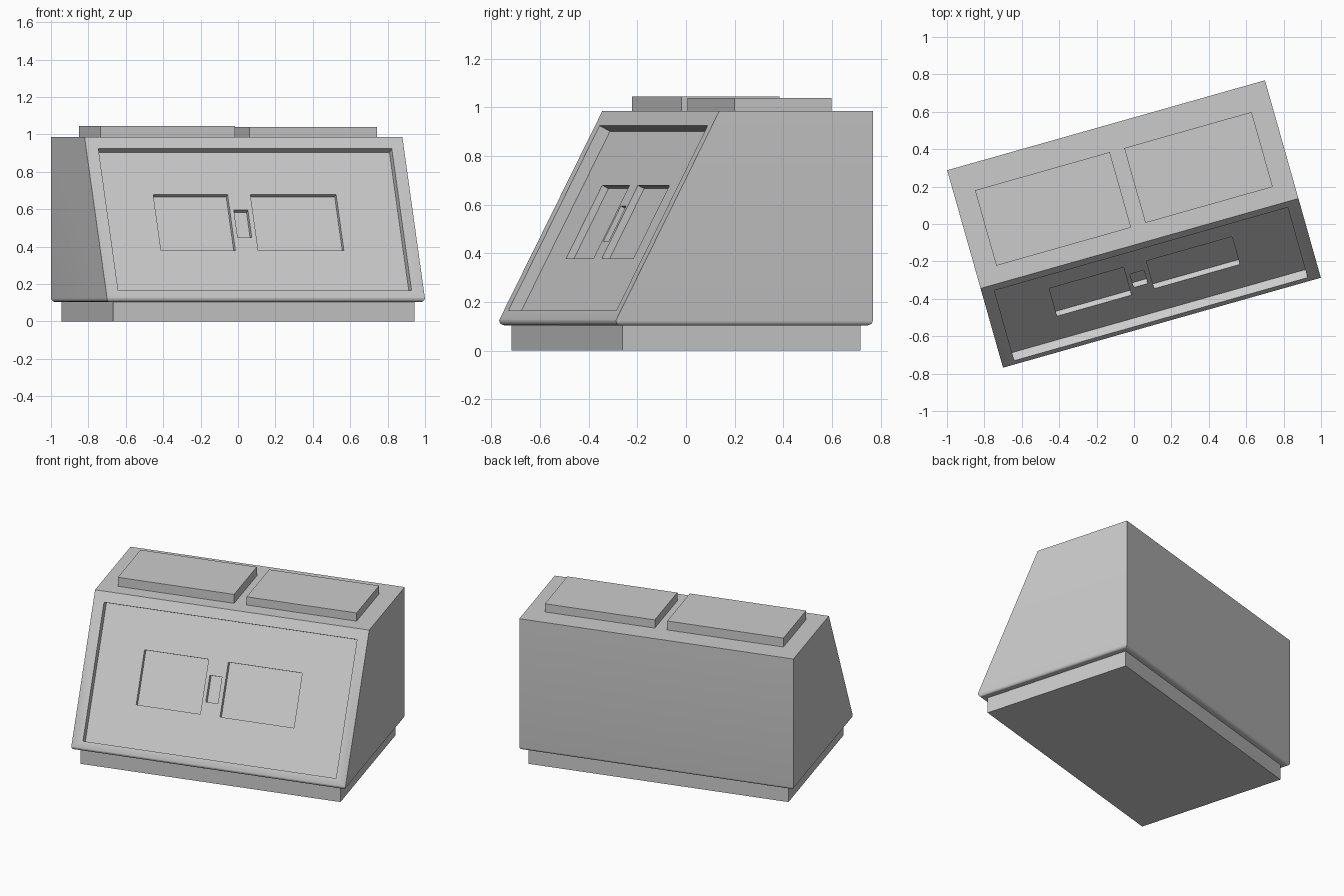
import bpy, bmesh, math
from mathutils import Matrix, Vector

cube = bpy.data.objects.get("Cube")
if cube:
    bpy.data.objects.remove(cube, do_unlink=True)

GREY = (0.6, 0.6, 0.6, 1)
mat = bpy.data.materials.new("light grey")
mat.use_nodes = True
mat.diffuse_color = GREY
mat.node_tree.nodes["Principled BSDF"].inputs["Base Color"].default_value = GREY

TURN = Matrix.Rotation(math.radians(15.8), 4, "Z")   # whole model stands turned
HALF_W, HALF_D = 0.883, 0.5485
BOTTOM, LIP, TOP = 0.104, 0.126, 0.985
SLOPE_TOP_Y = -0.108
TILT = math.atan2(TOP - LIP, SLOPE_TOP_Y + HALF_D)
# Frame on the sloping front: x across, y up the slope, z outward
SLOPE = Matrix.Translation((0, -HALF_D, LIP)) @ Matrix.Rotation(TILT, 4, "X")


def finish(name, bm, frame=Matrix()):
    bmesh.ops.recalc_face_normals(bm, faces=bm.faces)
    bm.transform(TURN @ frame)
    mesh = bpy.data.meshes.new(name)
    bm.to_mesh(mesh)
    bm.free()
    mesh.materials.append(mat)
    obj = bpy.data.objects.new(name, mesh)
    bpy.context.collection.objects.link(obj)
    return obj


def box(name, xs, ys, zs, frame=Matrix()):
    bm = bmesh.new()
    bmesh.ops.create_cube(bm, size=1)
    for v in bm.verts:
        v.co = Vector([r[0] if c < 0 else r[1] for c, r in zip(v.co, (xs, ys, zs))])
    return finish(name, bm, frame)


def cut(target, xs, heights, floor, depth):
    """Sink a rectangular pocket into the slope, starting at the given floor."""
    ys = [(z + floor * math.cos(TILT) - LIP) / math.sin(TILT) for z in heights]
    cutter = box("pocket_cutter", xs, ys, (-floor - depth, 0.05), SLOPE)
    cutter.hide_render = True
    mod = target.modifiers.new("pocket", "BOOLEAN")
    mod.operation, mod.solver, mod.object = "DIFFERENCE", "EXACT", cutter
    bpy.context.view_layer.objects.active = target
    bpy.ops.object.modifier_apply(modifier=mod.name)
    bpy.data.objects.remove(cutter, do_unlink=True)


# Body: side profile extruded across, lower rim rounded
bm = bmesh.new()
profile = [(-HALF_D, BOTTOM), (-HALF_D, LIP), (SLOPE_TOP_Y, TOP), (HALF_D, TOP), (HALF_D, BOTTOM)]
side = bm.faces.new([bm.verts.new((-HALF_W, y, z)) for y, z in profile])
out = bmesh.ops.extrude_face_region(bm, geom=[side])
bmesh.ops.translate(bm, vec=(2 * HALF_W, 0, 0),
                    verts=[g for g in out["geom"] if isinstance(g, bmesh.types.BMVert)])
rim = [e for e in bm.edges if all(abs(v.co.z - BOTTOM) < 1e-5 for v in e.verts)]
bmesh.ops.bevel(bm, geom=rim, offset=0.02, segments=5, profile=0.5, affect="EDGES")
body = finish("body", bm)

# Recessed front panel, then the two windows and the small slot within it
cut(body, (-0.815, 0.815), (0.165, 0.925), 0, 0.05)
for xs, heights in (((-0.53, -0.117), (0.38, 0.68)),
                    ((0.01, 0.486), (0.38, 0.68)),
                    ((-0.094, -0.016), (0.45, 0.595))):
    cut(body, xs, heights, 0.05, 0.03)

bpy.ops.object.select_all(action="DESELECT")
body.select_set(True)
bpy.context.view_layer.objects.active = body
bpy.ops.object.shade_smooth_by_angle(angle=math.radians(30))

# Plinth below and raised pads on top
box("plinth", (-0.837, 0.837), (-0.508, 0.508), (0, BOTTOM))
box("right_pad", (-0.769, -0.02), (-0.014, 0.405), (TOP, 1.045))
box("left_pad", (0.06, 0.768), (-0.011, 0.405), (TOP, 1.04))
